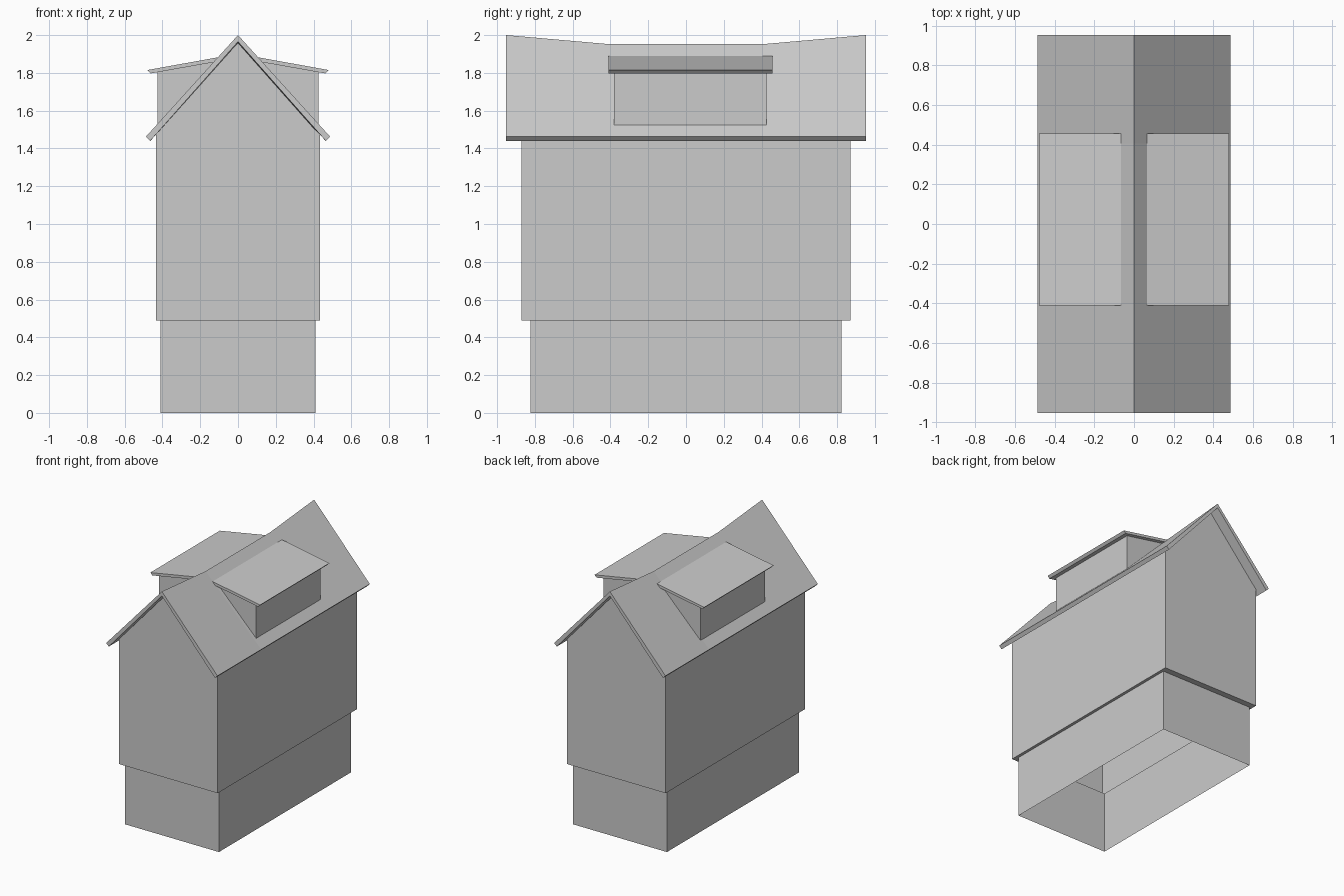
import bpy
import bmesh

cube = bpy.data.objects.get("Cube")
if cube:
    bpy.data.objects.remove(cube, do_unlink=True)

# One flat grey for the whole building
grey = bpy.data.materials.new("plain grey")
grey.use_nodes = True
COLOR = (0.6, 0.6, 0.6, 1)
grey.diffuse_color = COLOR
grey.node_tree.nodes["Principled BSDF"].inputs["Base Color"].default_value = COLOR


def finish(name, bm):
    bmesh.ops.recalc_face_normals(bm, faces=bm.faces)
    mesh = bpy.data.meshes.new(name)
    bm.to_mesh(mesh)
    bm.free()
    mesh.materials.append(grey)
    obj = bpy.data.objects.new(name, mesh)
    bpy.context.collection.objects.link(obj)
    return obj


def bridge(bm, a, b):
    """Join two closed rings of vertices with quads."""
    for i in range(len(a)):
        j = (i + 1) % len(a)
        bm.faces.new((a[i], a[j], b[j], b[i]))


def loft(name, sections):
    """Solid through a row of matching cross-sections."""
    bm = bmesh.new()
    rings = [[bm.verts.new(p) for p in s] for s in sections]
    for a, b in zip(rings, rings[1:]):
        bridge(bm, a, b)
    bm.faces.new(rings[0])
    bm.faces.new(rings[-1])
    return finish(name, bm)


def prism(name, profile, y0, y1):
    return loft(name, [[(x, y, z) for x, z in profile] for y in (y0, y1)])


# Hollow walls: narrow ground floor, ledge, wider upper floor, gables
LOW, HIGH = (0.41, 0.824), (0.433, 0.872)
FLOOR, WALL_TOP, GABLE_TOP = 0.49, 1.475, 1.96
bm = bmesh.new()
rings = []
for (w, d), z in ((LOW, 0), (LOW, FLOOR), (HIGH, FLOOR), (HIGH, WALL_TOP)):
    rings.append([bm.verts.new((sx * w, sy * d, z))
                  for sx, sy in ((-1, -1), (1, -1), (1, 1), (-1, 1))])
for a, b in zip(rings, rings[1:]):
    bridge(bm, a, b)
top = rings[-1]
for a, b, side in ((top[0], top[1], -1), (top[2], top[3], 1)):
    bm.faces.new((a, b, bm.verts.new((0, side * HIGH[1], GABLE_TOP))))
finish("walls", bm)

# Main roof: bent slab whose ridge dips in the middle, eaves stay level
sections = []
for y, dip in ((-0.952, 0), (-0.405, 0.048), (0.405, 0.048), (0.952, 0)):
    sections.append([(-0.487, y, 1.463), (0, y, 2 - dip), (0.487, y, 1.463),
                     (0.465, y, 1.44), (0, y, 1.965 - dip), (-0.465, y, 1.44)])
loft("main_roof", sections)

# Shed dormer on each slope
for side, word in ((1, "left"), (-1, "right")):
    walls = [(0.425, 1.515), (0.425, 1.805), (0.09, 1.872), (0.09, 1.84)]
    cover = [(0.065, 1.89), (0.48, 1.815), (0.463, 1.797), (0.065, 1.868)]
    prism(word + "_dormer_walls", [(side * x, z) for x, z in walls], -0.38, 0.427)
    prism(word + "_dormer_roof", [(side * x, z) for x, z in cover], -0.41, 0.457)
